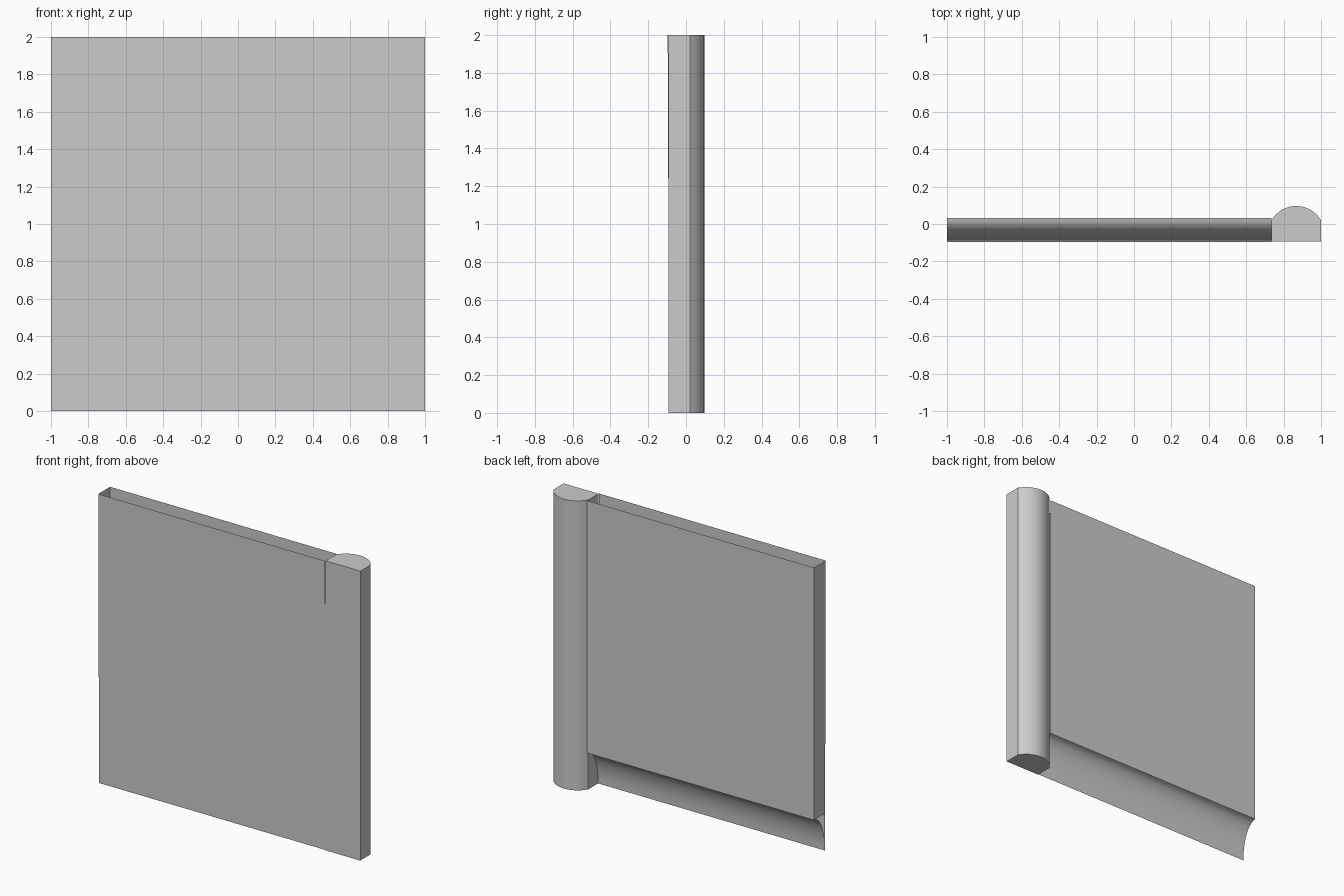
import bpy
import bmesh
from math import sin, cos, pi, asin, radians

cube = bpy.data.objects.get("Cube")
if cube:
    bpy.data.objects.remove(cube, do_unlink=True)

LEFT, JOIN, RIGHT = -1.0, 0.734, 1.0     # wall end, wall/pillar joint, pillar side
TOP, LEDGE = 2.0, 0.256                  # wall top, lower edge of back panel
FRONT_TOP, FRONT_LOW, BACK = -0.097, -0.089, 0.031
PILLAR_FRONT, SPRING, CROWN = -0.093, 0.02, 0.097

grey = bpy.data.materials.new("plain grey")
grey.use_nodes = True
colour = (0.6, 0.6, 0.6, 1)
grey.diffuse_color = colour
grey.node_tree.nodes["Principled BSDF"].inputs["Base Color"].default_value = colour


def finish(name, bm, smooth=False):
    mesh = bpy.data.meshes.new(name)
    bm.to_mesh(mesh)
    bm.free()
    mesh.materials.append(grey)
    obj = bpy.data.objects.new(name, mesh)
    bpy.context.collection.objects.link(obj)
    if smooth:
        bpy.ops.object.select_all(action='DESELECT')
        obj.select_set(True)
        bpy.context.view_layer.objects.active = obj
        bpy.ops.object.shade_smooth_by_angle(angle=radians(25))
    return obj


def sheet(name, profile, smooth=False):
    """Sweep an open (y, z) profile along the wall."""
    bm = bmesh.new()
    rows = [[bm.verts.new((x, y, z)) for x in (LEFT, JOIN)] for y, z in profile]
    for a, b in zip(rows, rows[1:]):
        bm.faces.new((a[0], b[0], b[1], a[1]))
    return finish(name, bm, smooth)


# Hollow wall, open at the top: slightly leaning front, upright back
sheet("front_panel", [(FRONT_TOP, TOP), (FRONT_LOW, 0)])
sheet("back_panel", [(BACK, LEDGE), (BACK, TOP)])

# Concave cove under the back panel
steps = 10
arc = [pi / 2 * i / steps for i in range(steps + 1)]
sheet("cove_base", [(BACK - (BACK - FRONT_LOW) * cos(a), LEDGE * sin(a)) for a in arc], True)

# Wall end above the cove
front_at_ledge = FRONT_LOW + (FRONT_TOP - FRONT_LOW) * LEDGE / TOP
bm = bmesh.new()
bm.faces.new([bm.verts.new((LEFT, y, z)) for y, z in
              ((front_at_ledge, LEDGE), (FRONT_TOP, TOP), (BACK, TOP), (BACK, LEDGE))])
finish("end_panel", bm)

# Solid pillar with a rounded back
half = (RIGHT - JOIN) / 2
rise = CROWN - SPRING
radius = (half ** 2 + rise ** 2) / (2 * rise)
sweep = asin(half / radius)
outline = [(JOIN, PILLAR_FRONT), (RIGHT, PILLAR_FRONT)]
for i in range(9):
    a = sweep * (1 - i / 4)
    outline.append((JOIN + half + radius * sin(a), CROWN - radius + radius * cos(a)))
bm = bmesh.new()
base = bm.faces.new([bm.verts.new((x, y, 0)) for x, y in outline])
raised = bmesh.ops.extrude_face_region(bm, geom=[base], use_keep_orig=True)
bmesh.ops.translate(bm, vec=(0, 0, TOP),
                    verts=[g for g in raised["geom"] if isinstance(g, bmesh.types.BMVert)])
bmesh.ops.recalc_face_normals(bm, faces=bm.faces)
finish("pillar", bm, True)
